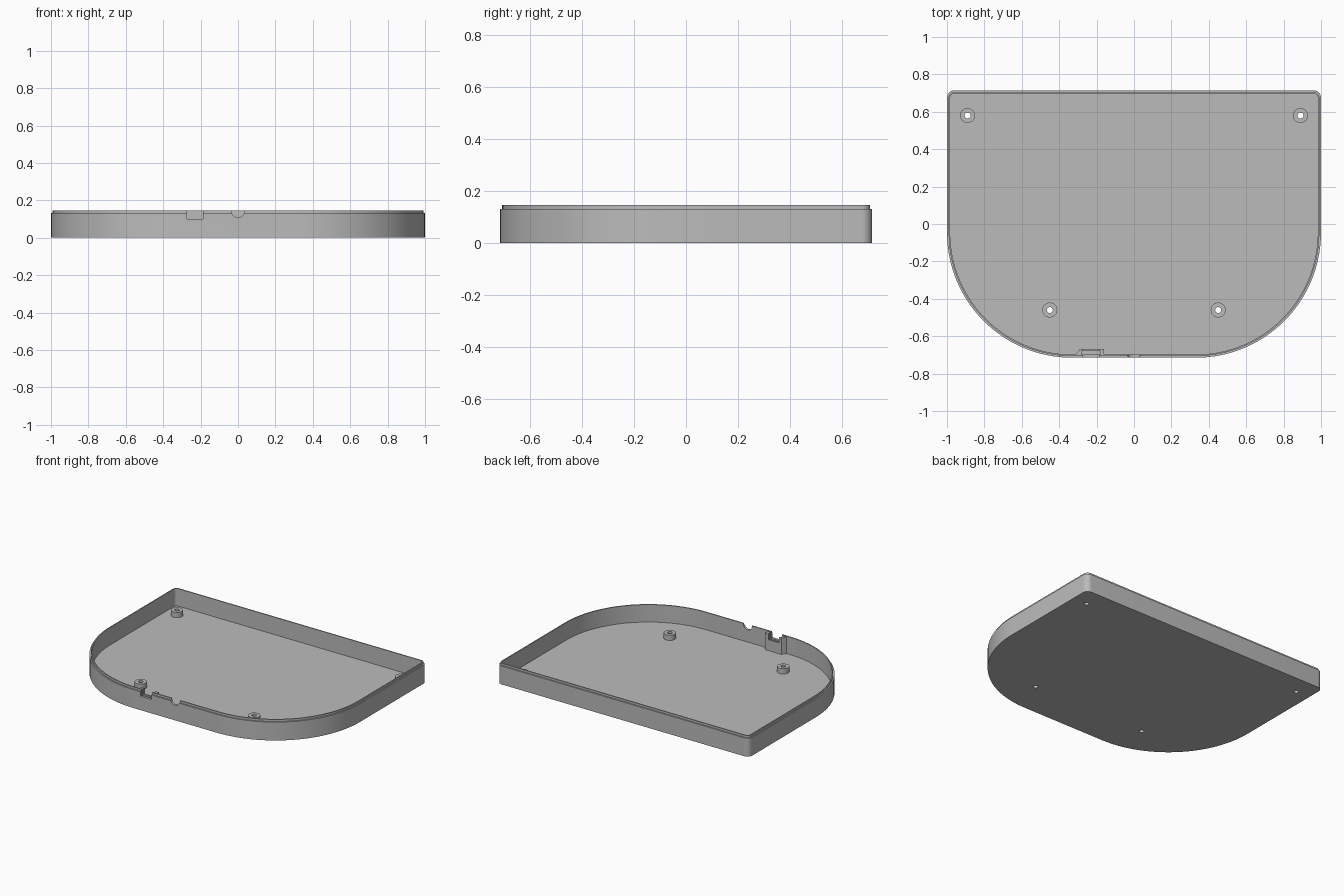
import bpy, bmesh, math
from mathutils import Matrix

if "Cube" in bpy.data.objects:
    bpy.data.objects.remove(bpy.data.objects["Cube"])

FLOOR, SHOULDER, TOP = 0.022, 0.132, 0.147
HALF_X, HALF_Y = 1.0, 0.715
FRONT_R, BACK_R = 0.67, 0.04

grey = bpy.data.materials.new("plastic grey")
grey.diffuse_color = (0.5, 0.5, 0.5, 1)
grey.use_nodes = True
grey.node_tree.nodes["Principled BSDF"].inputs["Base Color"].default_value = grey.diffuse_color


def make(name, bm):
    bmesh.ops.recalc_face_normals(bm, faces=bm.faces[:])
    mesh = bpy.data.meshes.new(name)
    bm.to_mesh(mesh)
    bm.free()
    mesh.materials.append(grey)
    ob = bpy.data.objects.new(name, mesh)
    bpy.context.collection.objects.link(ob)
    return ob


def outline(inset):
    """Rounded outline: large front corners, small back corners."""
    pts = []
    for sx, sy, r, start, n in ((1, 1, BACK_R, 0, 8), (-1, 1, BACK_R, 90, 8),
                                (-1, -1, FRONT_R, 180, 32), (1, -1, FRONT_R, 270, 32)):
        cx, cy = sx * (HALF_X - r), sy * (HALF_Y - r)
        for i in range(n + 1):
            a = math.radians(start + 90 * i / n)
            pts.append((cx + (r - inset) * math.cos(a), cy + (r - inset) * math.sin(a)))
    return pts


def loft(name, sections):
    """Skin a stack of (points, z) sections and cap both ends."""
    bm = bmesh.new()
    rings = [[bm.verts.new((x, y, z)) for x, y in pts] for pts, z in sections]
    for a, b in zip(rings, rings[1:]):
        n = len(a)
        for i in range(n):
            bm.faces.new((a[i], a[(i + 1) % n], b[(i + 1) % n], b[i]))
    bm.faces.new(rings[0])
    bm.faces.new(rings[-1])
    return make(name, bm)


def circle(x, y, r, n=32):
    return [(x + r * math.cos(2 * math.pi * i / n), y + r * math.sin(2 * math.pi * i / n))
            for i in range(n)]


def box(name, x0, x1, y0, y1, z0, z1):
    rect = [(x0, y0), (x1, y0), (x1, y1), (x0, y1)]
    return loft(name, [(rect, z0), (rect, z1)])


def combine(target, tool, operation):
    tool.hide_render = True
    mod = target.modifiers.new(tool.name, 'BOOLEAN')
    mod.operation, mod.solver, mod.object = operation, 'EXACT', tool
    bpy.context.view_layer.objects.active = target
    bpy.ops.object.modifier_apply(modifier=mod.name)
    bpy.data.objects.remove(tool)


# Shell with floor, wall and stepped rim
tray = loft("tray_shell", [(outline(0), 0), (outline(0), SHOULDER),
                           (outline(0.009), SHOULDER), (outline(0.009), TOP),
                           (outline(0.017), TOP), (outline(0.017), FLOOR)])

# Screw posts with through holes
for x, y in ((-0.89, 0.58), (0.89, 0.58), (-0.45, -0.46), (0.45, -0.46)):
    post = circle(x, y, 0.04)
    combine(tray, loft("screw_post", [(post, 0.01), (post, 0.06)]), 'UNION')
    hole = circle(x, y, 0.016)
    combine(tray, loft("screw_hole", [(hole, -0.05), (hole, 0.1)]), 'DIFFERENCE')

# Socket bracket on the inside of the front wall
shape = [(-0.315, -0.705), (-0.16, -0.705), (-0.16, -0.667), (-0.29, -0.667)]
combine(tray, loft("socket_bracket", [(shape, 0.01), (shape, 0.14)]), 'UNION')

# Socket opening and the wider pocket behind it
combine(tray, box("socket_opening", -0.273, -0.187, -0.8, -0.6, 0.1, 0.3), 'DIFFERENCE')
combine(tray, box("socket_pocket", -0.28, -0.18, -0.698, -0.68, 0.09, 0.3), 'DIFFERENCE')

# Round cable notch in the middle of the front rim
bm = bmesh.new()
bmesh.ops.create_cone(bm, cap_ends=True, segments=32, radius1=0.034, radius2=0.034, depth=0.1,
                      matrix=Matrix.Translation((0, -0.71, 0.142))
                      @ Matrix.Rotation(math.pi / 2, 4, 'X'))
combine(tray, make("cable_notch", bm), 'DIFFERENCE')

# Smooth curves, sharp edges
bpy.ops.object.select_all(action='DESELECT')
tray.select_set(True)
bpy.context.view_layer.objects.active = tray
bpy.ops.object.shade_smooth_by_angle(angle=math.radians(30))
